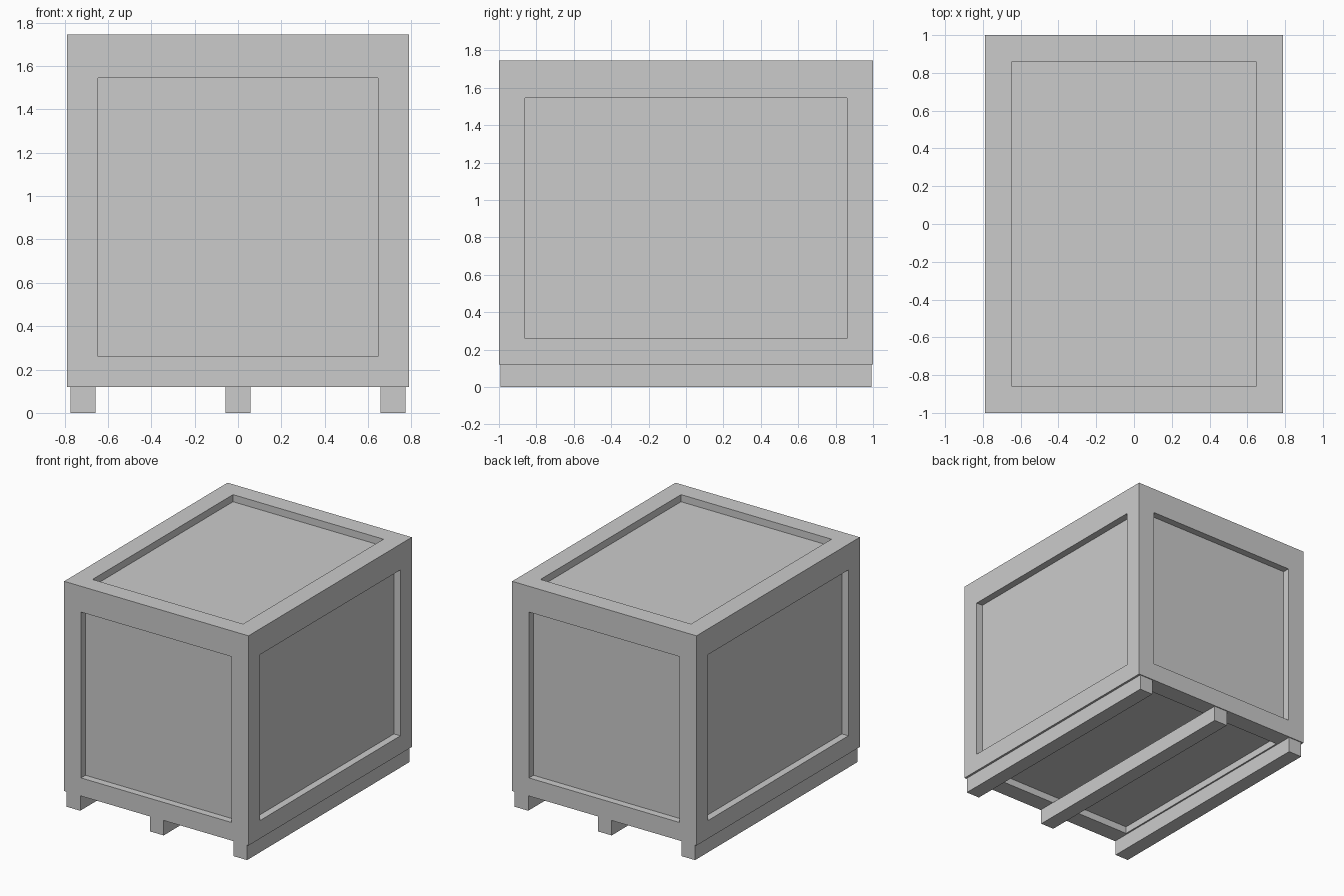
import bpy, bmesh
from mathutils import Vector

if "Cube" in bpy.data.objects:
    bpy.data.objects.remove(bpy.data.objects["Cube"])

RECESS = 0.055


def box_bmesh(lo, hi):
    bm = bmesh.new()
    bmesh.ops.create_cube(bm, size=1)
    lo, hi = Vector(lo), Vector(hi)
    for v in bm.verts:
        v.co = (lo + hi) / 2 + v.co * (hi - lo)
    return bm


def finish(name, bm):
    bmesh.ops.recalc_face_normals(bm, faces=bm.faces)
    mesh = bpy.data.meshes.new(name)
    bm.to_mesh(mesh)
    bm.free()
    obj = bpy.data.objects.new(name, mesh)
    bpy.context.collection.objects.link(obj)
    return obj


# Crate body: a box with a sunken panel in each of its six sides
outer_lo, outer_hi = (-0.79, -1.0, 0.12), (0.79, 1.0, 1.745)
inner_lo, inner_hi = (-0.645, -0.86, 0.26), (0.645, 0.86, 1.545)
bm = box_bmesh(outer_lo, outer_hi)
bm.normal_update()
sides = list(bm.faces)
bmesh.ops.inset_individual(bm, faces=sides, thickness=0.1)
for face in sides:
    n = face.normal.copy()
    # fit the panel outline to the frame opening
    for v in face.verts:
        for a in range(3):
            if abs(n[a]) < 0.5:
                mid = (outer_lo[a] + outer_hi[a]) / 2
                v.co[a] = inner_hi[a] if v.co[a] > mid else inner_lo[a]
    # sink the panel into the frame
    panel = bmesh.ops.extrude_discrete_faces(bm, faces=[face])["faces"][0]
    bmesh.ops.translate(bm, verts=panel.verts, vec=-n * RECESS)
finish("crate_body", bm)

# Skids under the crate
for name, x in (("left_skid", -0.715), ("middle_skid", 0.0), ("right_skid", 0.715)):
    finish(name, box_bmesh((x - 0.058, -0.993, 0), (x + 0.058, 0.993, 0.12)))
